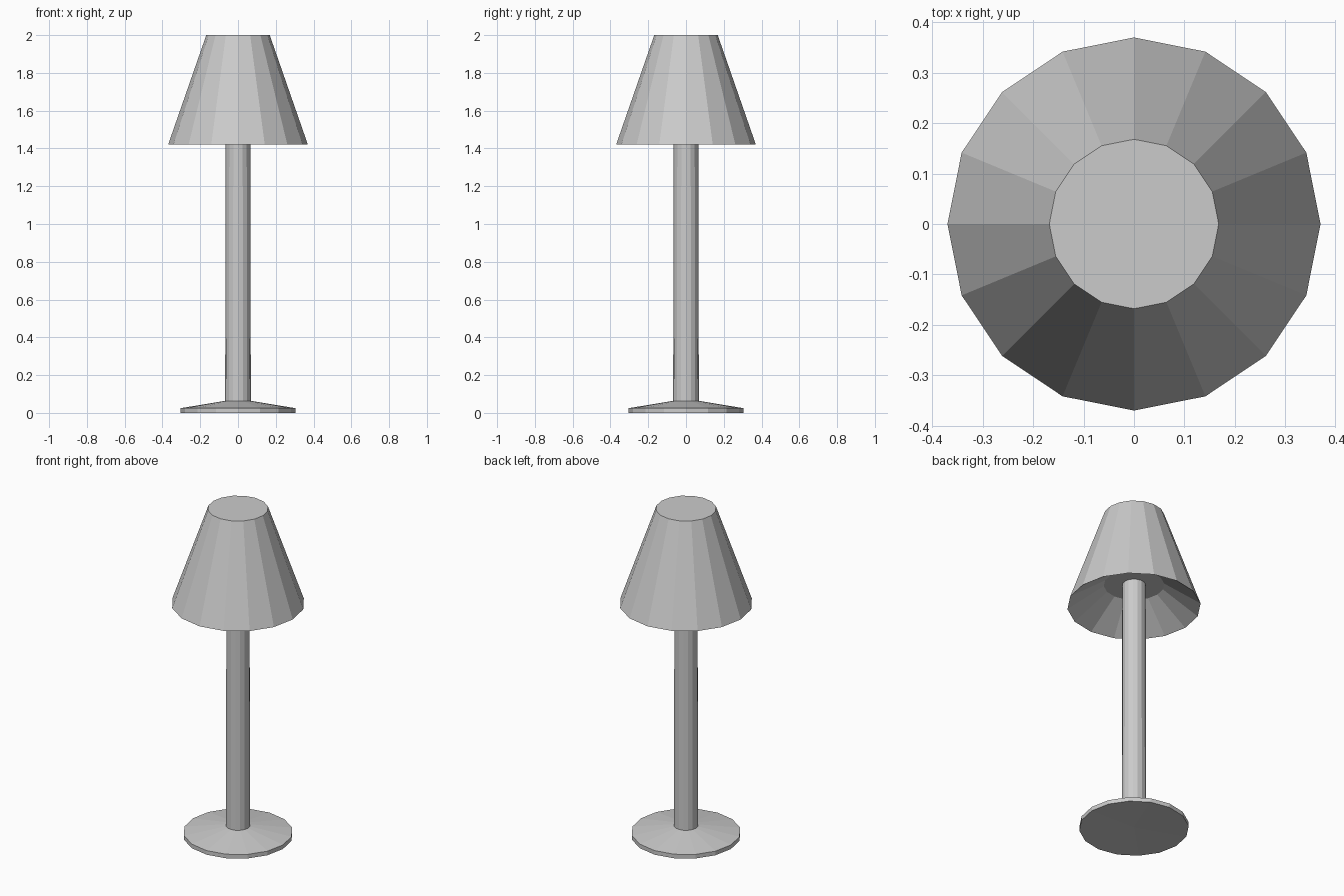
import bpy, bmesh
from math import cos, sin, tau

if "Cube" in bpy.data.objects:
    bpy.data.objects.remove(bpy.data.objects["Cube"])

SIDES = 16


def lathe(name, profile):
    """Revolve (radius, z) points into a flat-faced solid, capping both ends."""
    bm = bmesh.new()
    rings = []
    for r, z in profile:
        if r == 0:
            rings.append([bm.verts.new((0, 0, z))] * SIDES)
        else:
            rings.append([bm.verts.new((r * cos(tau * i / SIDES), r * sin(tau * i / SIDES), z))
                          for i in range(SIDES)])
    for a, b in zip(rings, rings[1:]):
        for i in range(SIDES):
            j = (i + 1) % SIDES
            bm.faces.new(dict.fromkeys((a[i], a[j], b[j], b[i])))
    for (r, z), ring in ((profile[0], rings[0]), (profile[-1], rings[-1])):
        if r > 0:
            bm.faces.new(ring)
    bmesh.ops.recalc_face_normals(bm, faces=bm.faces[:])
    mesh = bpy.data.meshes.new(name)
    bm.to_mesh(mesh)
    bm.free()
    obj = bpy.data.objects.new(name, mesh)
    bpy.context.collection.objects.link(obj)
    return obj


# Foot: thin rim, shallow cone above, very slightly hollow underside
lathe("base", [(0, 0.008), (0.304, 0), (0.304, 0.025), (0.067, 0.064)])

# Upright stem, ending at the ceiling inside the shade
lathe("pole", [(0.068, 0.06), (0.065, 1.557)])

# Shade: recessed ceiling, flared inner wall, outer wall and closed top
lathe("shade", [(0.168, 1.557), (0.37, 1.42), (0.168, 2.0)])
